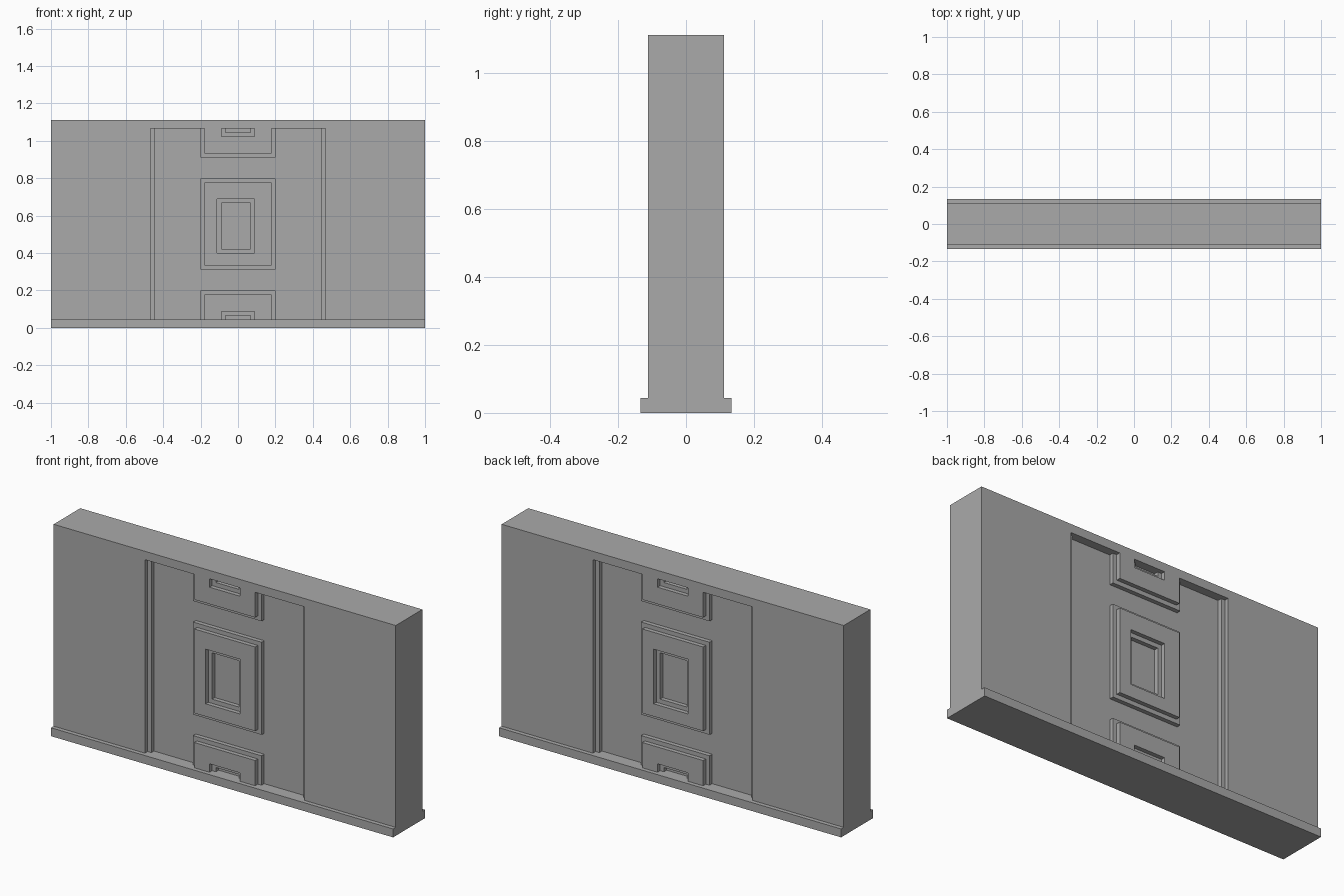
import bpy
from mathutils import Vector

cube = bpy.data.objects.get("Cube")
if cube:
    bpy.data.objects.remove(cube, do_unlink=True)

U = 2 / 90       # one module: every size is a multiple of it
HALF = 5         # half thickness of the wall
HEIGHT = 50
PLINTH = 2

stone = bpy.data.materials.new("stone_grey")
stone.use_nodes = True
GREY = (0.4, 0.4, 0.4, 1)
stone.diffuse_color = GREY
stone.node_tree.nodes["Principled BSDF"].inputs["Base Color"].default_value = GREY


def box(name, x, y, z):
    """Box from (low, high) ranges given in modules."""
    verts = [Vector((a, b, c)) * U for a in sorted(x) for b in sorted(y) for c in sorted(z)]
    faces = [(0, 1, 3, 2), (4, 6, 7, 5), (0, 4, 5, 1), (2, 3, 7, 6), (0, 2, 6, 4), (1, 5, 7, 3)]
    mesh = bpy.data.meshes.new(name)
    mesh.from_pydata(verts, [], faces)
    mesh.materials.append(stone)
    obj = bpy.data.objects.new(name, mesh)
    bpy.context.collection.objects.link(obj)
    return obj


def cut(target, cutter):
    """Subtract the cutter for good, then discard it."""
    mod = target.modifiers.new("cut", 'BOOLEAN')
    mod.operation = 'DIFFERENCE'
    mod.solver = 'EXACT'
    mod.object = cutter
    bpy.context.view_layer.update()
    graph = bpy.context.evaluated_depsgraph_get()
    mesh = bpy.data.meshes.new_from_object(target.evaluated_get(graph))
    target.modifiers.clear()
    target.data = mesh
    bpy.data.objects.remove(cutter, do_unlink=True)


def pocket(side, x, z, depth):
    """Cutter reaching from outside the given face into the wall."""
    return box("cutter", (x[0] * side, x[1] * side),
               (-side * (HALF + 4), -side * (HALF - depth)), z)


base = box("base", (-45, 45), (-6, 6), (0, PLINTH))
wall = box("wall", (-45, 45), (-HALF, HALF), (PLINTH, HEIGHT))

# Both faces carry the same relief, turned half way round
for side in (1, -1):
    for step in (0, 1):
        # Stepped recess, leaving three raised panels standing in it
        recess = pocket(side, (step - 21, 21 - step), (0, 48), 1 + step)
        panel_x = (-8 - step, 8 + step)
        for z in ((42 - step, 55), (15 - step, 35 + step), (-5, 8 + step)):
            cut(recess, box("panel", panel_x, (-30, 30), z))
        cut(wall, recess)

        # Stepped niches in the panels
        for x, z in (((step - 4, 4 - step), (46 + step, 48)),
                     ((step - 5, 4 - step), (18 + step, 31 - step)),
                     ((step - 4, 4 - step), (0, 4 - step))):
            cut(wall, pocket(side, x, z, 1 + step))

wall.data.name = "wall"
